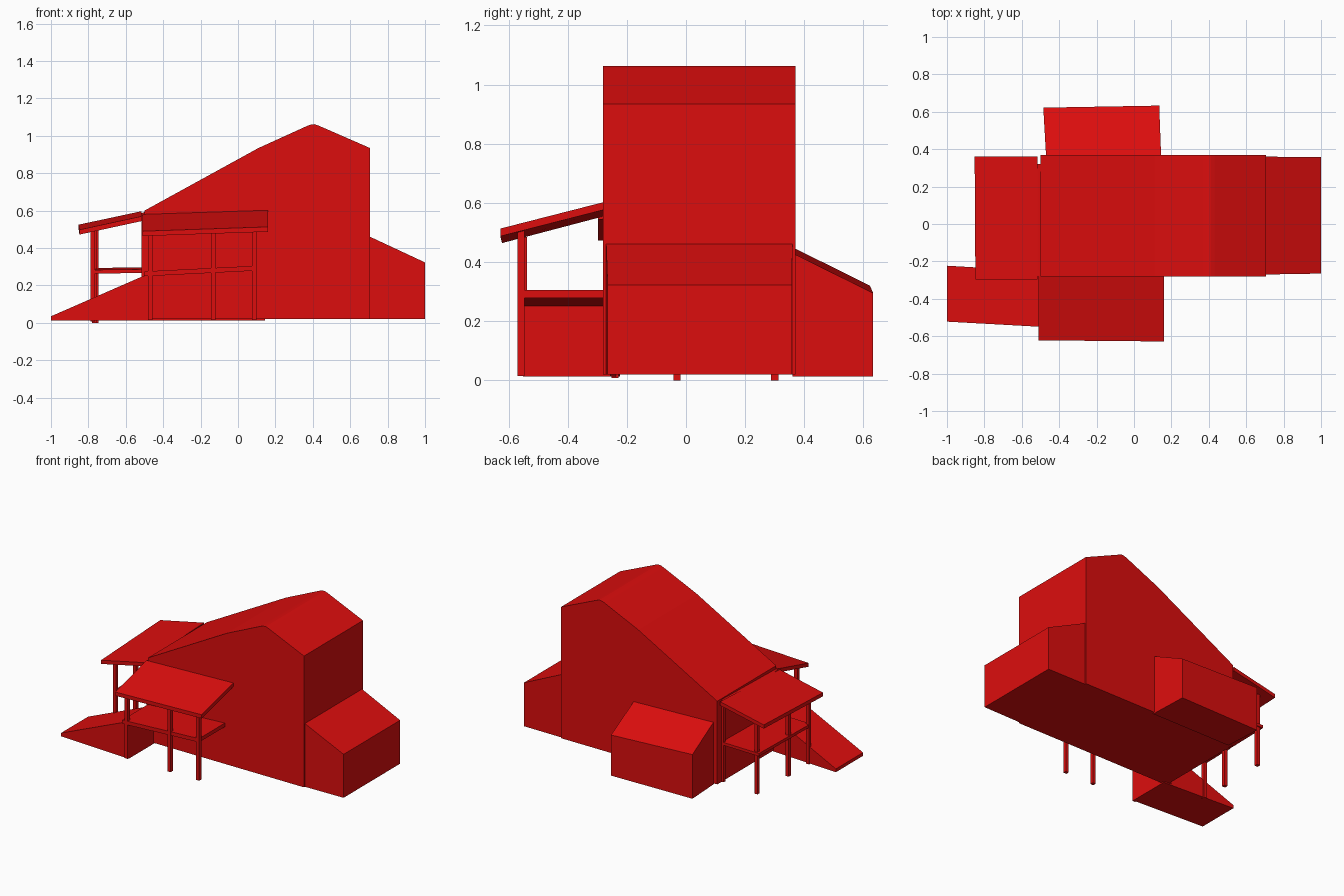
import bpy
import bmesh

cube = bpy.data.objects.get("Cube")
if cube:
    bpy.data.objects.remove(cube)

red = bpy.data.materials.new("barn red")
red.use_nodes = True
red.diffuse_color = (0.72, 0.004, 0.004, 1)
red.node_tree.nodes["Principled BSDF"].inputs["Base Color"].default_value = red.diffuse_color


def loft(name, lower, upper):
    """Flat-faced solid between two matching outlines."""
    bm = bmesh.new()
    a = [bm.verts.new(p) for p in lower]
    b = [bm.verts.new(p) for p in upper]
    bm.faces.new(a)
    bm.faces.new(b[::-1])
    for i in range(len(a)):
        j = (i + 1) % len(a)
        bm.faces.new((a[i], b[i], b[j], a[j]))
    bmesh.ops.recalc_face_normals(bm, faces=bm.faces[:])
    mesh = bpy.data.meshes.new(name)
    bm.to_mesh(mesh)
    bm.free()
    mesh.materials.append(red)
    obj = bpy.data.objects.new(name, mesh)
    bpy.context.collection.objects.link(obj)
    return obj


def block(name, top, floor):
    """Solid from sloping top corners down to a flat floor."""
    return loft(name, [(x, y, floor) for x, y, z in top], top)


def slab(name, top, thick=0.026):
    """Thin tilted board of even thickness."""
    return loft(name, [(x, y, z - thick) for x, y, z in top], top)


def post(name, x, y, z0, z1, r=0.012):
    ring = [(x - r, y - r), (x + r, y - r), (x + r, y + r), (x - r, y + r)]
    return loft(name, [(*p, z0) for p in ring], [(*p, z1) for p in ring])


# Main hall: gabled profile with a softened ridge
profile = [(-0.5, 0.02), (0.705, 0.02), (0.705, 0.935), (0.43, 1.055), (0.41, 1.062),
           (0.39, 1.06), (0.37, 1.053), (0.11, 0.935), (-0.5, 0.6)]
loft("main_hall", [(x, -0.28, z) for x, z in profile], [(x, 0.37, z) for x, z in profile])

# Lean-to annexes
block("side_annex", [(0.7, -0.27, 0.463), (1, -0.265, 0.323), (1, 0.358, 0.323), (0.7, 0.36, 0.463)], 0.02)
block("back_annex", [(-0.47, 0.36, 0.45), (0.145, 0.36, 0.43), (0.135, 0.633, 0.295), (-0.485, 0.622, 0.32)], 0.012)

# Entry ramp
block("entry_ramp", [(-1, -0.522, 0.035), (-0.457, -0.552, 0.272),
                     (-0.457, -0.255, 0.272), (-1, -0.223, 0.035)], 0.012)

# Front porch
slab("front_porch_roof", [(-0.51, -0.622, 0.49), (0.16, -0.628, 0.513), (0.16, -0.28, 0.602), (-0.51, -0.28, 0.58)])
slab("front_porch_deck", [(-0.5, -0.562, 0.275), (0.095, -0.565, 0.305), (0.095, -0.275, 0.305), (-0.5, -0.275, 0.275)])
for i, (x, top) in enumerate([(-0.47, 0.485), (-0.133, 0.5), (0.088, 0.508)]):
    post(f"front_post_{i + 1}", x, -0.55 - 0.008 * (i > 0), 0.015, top)

# Side porch
slab("side_porch_roof", [(-0.848, -0.298, 0.498), (-0.515, -0.298, 0.57), (-0.515, 0.36, 0.597), (-0.852, 0.36, 0.525)])
slab("side_porch_deck", [(-0.787, -0.25, 0.283), (-0.495, -0.25, 0.287), (-0.495, 0.32, 0.297), (-0.787, 0.32, 0.293)], 0.02)
for i, (x, y) in enumerate([(-0.777, -0.24), (-0.768, -0.03), (-0.758, 0.3)]):
    post(f"side_post_{i + 1}", x, y, 0.0 if i else 0.008, 0.49 + 0.01 * i)

# Ledger posts and rail against the hall wall
for name, y in (("front_ledger_post", -0.26), ("back_ledger_post", 0.31)):
    post(name, -0.503, y, 0.02, 0.575)
slab("wall_ledger", [(-0.518, -0.28, 0.57), (-0.495, -0.28, 0.58), (-0.495, 0.32, 0.595), (-0.518, 0.32, 0.585)])
